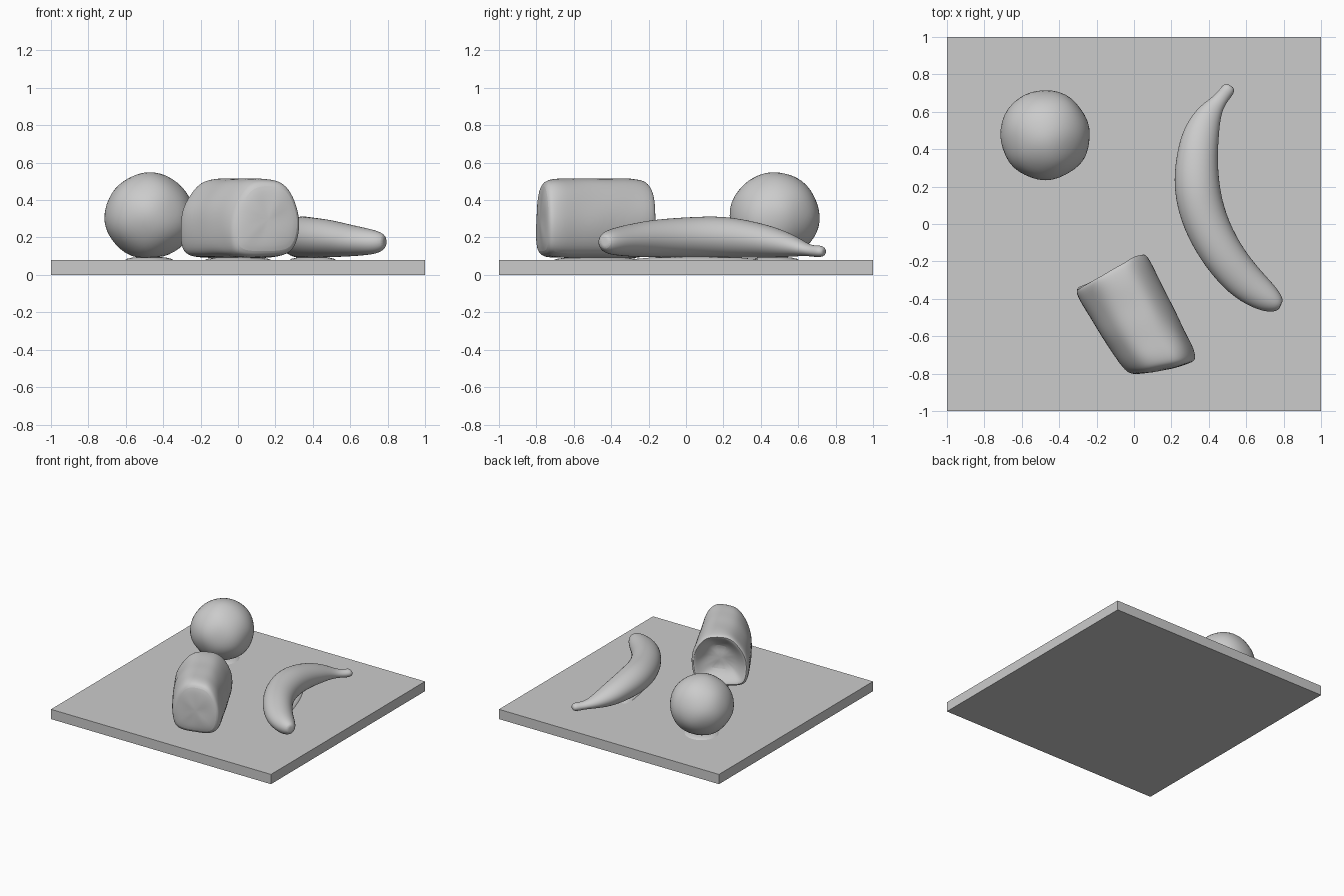
import bpy, bmesh, math
from mathutils import Vector, noise

old = bpy.data.objects.get("Cube")
if old:
    bpy.data.objects.remove(old, do_unlink=True)

grey = bpy.data.materials.new("plain grey")
grey.use_nodes = True
grey.diffuse_color = (0.6, 0.6, 0.6, 1)
grey.node_tree.nodes["Principled BSDF"].inputs["Base Color"].default_value = (0.6, 0.6, 0.6, 1)


def finish(name, bm, levels=0, lump=0.0, scale=6.0, angle=40):
    """Turn a bmesh into a smooth shaded object, with slight uneven lumps."""
    bmesh.ops.recalc_face_normals(bm, faces=bm.faces)
    bm.normal_update()
    for v in bm.verts:
        v.co += v.normal * lump * noise.noise(v.co * scale)
    mesh = bpy.data.meshes.new(name)
    bm.to_mesh(mesh)
    bm.free()
    mesh.materials.append(grey)
    ob = bpy.data.objects.new(name, mesh)
    bpy.context.collection.objects.link(ob)
    if levels:
        mod = ob.modifiers.new("smooth", "SUBSURF")
        mod.levels = mod.render_levels = levels
    bpy.ops.object.select_all(action="DESELECT")
    ob.select_set(True)
    bpy.context.view_layer.objects.active = ob
    bpy.ops.object.shade_smooth_by_angle(angle=math.radians(angle))
    return ob


def loft(rings):
    """Bridge rings of points and close both ends."""
    bm = bmesh.new()
    loops = [[bm.verts.new(p) for p in ring] for ring in rings]
    n = len(loops[0])
    for a, b in zip(loops, loops[1:]):
        for i in range(n):
            j = (i + 1) % n
            bm.faces.new((a[i], a[j], b[j], b[i]))
    for end in (loops[0], loops[-1]):
        middle = bm.verts.new(sum((v.co for v in end), Vector()) / n)
        for i in range(n):
            bm.faces.new((end[i], end[(i + 1) % n], middle))
    return bm


# Square board
bm = bmesh.new()
bmesh.ops.create_cube(bm, size=1)
for v in bm.verts:
    v.co = (v.co.x * 2, v.co.y * 2, (v.co.z + 0.5) * 0.08)
finish("board", bm)

# Round fruit, a little flattened below and peaked on top
bm = bmesh.new()
bmesh.ops.create_icosphere(bm, subdivisions=4, radius=1)
for v in bm.verts:
    x, y, z = v.co
    v.co = (-0.475 + 0.24 * x, 0.475 + 0.24 * y, max(0.095, 0.315 + 0.23 * z))
finish("round_fruit", bm, lump=0.008)

# Banana: x, y, half width, bottom and top along its curve
stations = [
    (0.515, 0.738, 0.022, 0.105, 0.14),
    (0.505, 0.722, 0.036, 0.095, 0.155),
    (0.485, 0.695, 0.036, 0.095, 0.155),
    (0.447, 0.65, 0.042, 0.10, 0.165),
    (0.40, 0.59, 0.068, 0.10, 0.205),
    (0.36, 0.49, 0.098, 0.095, 0.252),
    (0.337, 0.38, 0.111, 0.093, 0.285),
    (0.33, 0.20, 0.124, 0.093, 0.318),
    (0.375, 0.01, 0.122, 0.093, 0.31),
    (0.475, -0.17, 0.112, 0.093, 0.296),
    (0.585, -0.305, 0.105, 0.097, 0.27),
    (0.68, -0.378, 0.088, 0.104, 0.25),
    (0.745, -0.415, 0.064, 0.113, 0.236),
    (0.785, -0.435, 0.034, 0.14, 0.215),
]
rings = []
for i, (x, y, half, low, high) in enumerate(stations):
    before, after = stations[max(i - 1, 0)], stations[min(i + 1, len(stations) - 1)]
    run = Vector((after[0] - before[0], after[1] - before[1])).normalized()
    ring = []
    for k in range(16):
        a = math.tau * k / 16
        side = half * math.cos(a) * 1.02
        ring.append(Vector((x - run.y * side, y + run.x * side,
                            (low + high) / 2 + (high - low) / 2 * math.sin(a) * 1.02)))
    rings.append(ring)
finish("banana", loft(rings), levels=2, lump=0.005)

# Bread chunk: one loaf outline carried from the torn end to the cut end
outline = [(-0.8, 0.10), (-0.4, 0.09), (0, 0.09), (0.4, 0.09), (0.78, 0.105),
           (0.95, 0.17), (1.02, 0.27), (0.95, 0.36), (0.77, 0.45), (0.5, 0.505),
           (0.2, 0.515), (-0.15, 0.515), (-0.46, 0.495), (-0.72, 0.43),
           (-0.96, 0.35), (-1.02, 0.24), (-0.96, 0.14)]
back, front = Vector((-0.13, -0.255)), Vector((0.125, -0.715))
# Each section: distance along, offset along the axis, shrink
sections = [(0, 0.075, 0.45), (0, 0.03, 0.75), (0, -0.012, 0.93), (0, 0.025, 1.0),
            (0.2, 0, 1.0), (0.4, 0, 1.0), (0.6, 0, 1.0), (0.8, 0, 1.0),
            (0.95, 0, 1.0), (1, 0.03, 0.96), (1, 0.062, 0.86), (1, 0.072, 0.5)]
axis = (front - back).normalized()
rings = []
for t, push, shrink in sections:
    turn = math.radians(29 - 18 * t)
    across = Vector((math.cos(turn), math.sin(turn)))
    centre = back.lerp(front, t) + axis * push
    half = 0.218 - 0.014 * t
    rings.append([Vector((*(centre + across * u * half * shrink),
                          0.30 + (z - 0.30) * shrink)) for u, z in outline])
# Uneven torn end
for ring in rings[:3]:
    for p in ring:
        p += 0.03 * noise.noise(p * 9) * Vector((axis.x, axis.y, 0))
finish("bread_chunk", loft(rings), levels=2, lump=0.012, scale=8)

# Low swellings of the board where the food rests
for name, x, y, rx, ry, turn in (("fruit_rest", -0.475, 0.475, 0.13, 0.13, 0),
                                 ("bread_rest", 0.0, -0.48, 0.15, 0.25, 29),
                                 ("banana_rest", 0.4, 0.05, 0.07, 0.36, 17)):
    bm = bmesh.new()
    bmesh.ops.create_uvsphere(bm, u_segments=24, v_segments=8, radius=1)
    for v in bm.verts:
        v.co = (v.co.x * rx, v.co.y * ry, v.co.z * 0.02)
    ob = finish(name, bm)
    ob.location = (x, y, 0.078)
    ob.rotation_euler.z = math.radians(turn)
